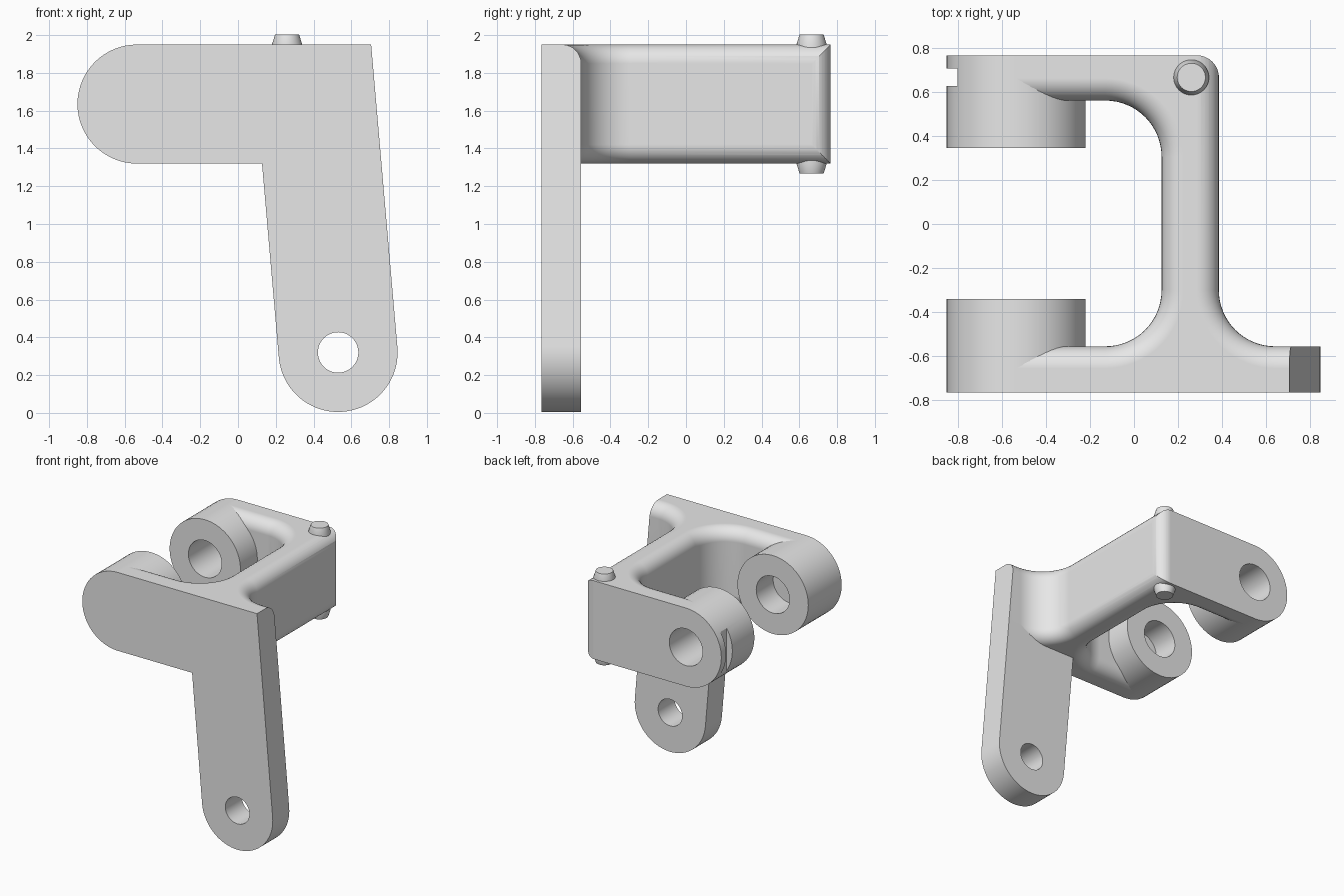
import bpy, bmesh, math
from mathutils import Vector

cube = bpy.data.objects.get("Cube")
if cube:
    bpy.data.objects.remove(cube, do_unlink=True)

grey = bpy.data.materials.new("plain_grey")
grey.use_nodes = True
grey.diffuse_color = (0.8, 0.8, 0.8, 1)
grey.node_tree.nodes["Principled BSDF"].inputs["Base Color"].default_value = (0.8, 0.8, 0.8, 1)

FRONT, BACK = -0.765, 0.765       # outer faces of the two arms
LOW, HIGH = 1.32, 1.95            # bottom and top of the arms
MID, R = 1.635, 0.315             # pivot height and end radius
PIVOT_X, LEG_X, LEG_Z = -0.535, 0.53, 0.32
TILT = 0.0865                     # lean of the leg


def arc(cx, cy, r, start, end, steps=16):
    """Points on an arc, angles in radians."""
    angles = [start + (end - start) * i / steps for i in range(steps + 1)]
    return [(cx + r * math.cos(a), cy + r * math.sin(a)) for a in angles]


def circle(cx, cy, r):
    return arc(cx, cy, r, 0, math.tau, 64)[:-1]


def prism(points, axis, a, b):
    """A bmesh of a flat outline extruded from a to b along y or z."""
    bm = bmesh.new()
    place = (lambda u, v, t: (u, t, v)) if axis == "y" else (lambda u, v, t: (u, v, t))
    face = bm.faces.new([bm.verts.new(place(u, v, a)) for u, v in points])
    moved = bmesh.ops.extrude_face_region(bm, geom=[face])["geom"]
    shift = Vector(place(0, 0, b - a))
    bmesh.ops.translate(bm, vec=shift, verts=[g for g in moved if isinstance(g, bmesh.types.BMVert)])
    bmesh.ops.recalc_face_normals(bm, faces=bm.faces)
    return bm


def make(name, bm):
    mesh = bpy.data.meshes.new(name)
    bm.to_mesh(mesh)
    bm.free()
    mesh.materials.append(grey)
    obj = bpy.data.objects.new(name, mesh)
    bpy.context.collection.objects.link(obj)
    return obj


def activate(obj):
    bpy.ops.object.select_all(action="DESELECT")
    obj.select_set(True)
    bpy.context.view_layer.objects.active = obj


def cut(obj, bm):
    """Subtract a solid, then discard it."""
    cutter = make("cutter", bm)
    cutter.hide_render = True
    mod = obj.modifiers.new("cut", "BOOLEAN")
    mod.operation, mod.solver, mod.object = "DIFFERENCE", "EXACT", cutter
    activate(obj)
    bpy.ops.object.modifier_apply(modifier=mod.name)
    bpy.data.objects.remove(cutter, do_unlink=True)


def finish(obj):
    activate(obj)
    bpy.ops.object.shade_smooth_by_angle(angle=math.radians(30))
    mod = obj.modifiers.new("flat_normals", "WEIGHTED_NORMAL")
    mod.keep_sharp = True


# Frame: two arms joined by a web, with concave fillets in plan
h = math.pi / 2
outline = [(PIVOT_X, FRONT), (0.85, FRONT), (0.85, -0.555)]
outline += arc(0.64, -0.3, 0.255, 3 * h, 2 * h)
outline += [(0.385, BACK), (PIVOT_X, BACK), (PIVOT_X, 0.56)]
outline += arc(-0.13, 0.305, 0.255, h, 0)
outline += arc(-0.13, -0.3, 0.255, 0, -h)
outline += [(PIVOT_X, -0.555)]
bm = prism(outline, "z", LOW, HIGH)

# Round the top and bottom edges of the web and the inner arm sides
rounded = []
for e in bm.edges:
    p, q = e.verts[0].co, e.verts[1].co
    m = (p + q) / 2
    if abs(p.z - q.z) < 0.001 and abs(m.y) < 0.7 and -0.5 < m.x < 0.8:
        rounded.append(e)
bmesh.ops.bevel(bm, geom=rounded, offset=0.1, offset_type="OFFSET", segments=8,
                profile=0.5, affect="EDGES", clamp_overlap=False)

# Trim the end of the front arm along the slope of the leg
normal = Vector((math.cos(TILT), 0, math.sin(TILT)))
res = bmesh.ops.bisect_plane(bm, geom=bm.verts[:] + bm.edges[:] + bm.faces[:], dist=1e-5,
                             plane_co=Vector((LEG_X, 0, LEG_Z)) + normal * R,
                             plane_no=normal, clear_outer=True)
bmesh.ops.contextual_create(bm, geom=[g for g in res["geom_cut"] if isinstance(g, bmesh.types.BMEdge)])
bmesh.ops.recalc_face_normals(bm, faces=bm.faces)
frame = make("frame", bm)

# Rounded vertical back corner and the pivot bore
corner = arc(0.285, 0.665, 0.1, 0, h) + [(0.285, 0.85), (0.45, 0.85), (0.45, 0.665)]
cut(frame, prism(corner, "z", LOW - 0.1, HIGH + 0.1))
bore = circle(PIVOT_X, MID, 0.148)
cut(frame, prism(bore, "y", 0.2, 0.9))
finish(frame)

# Bosses: a blind bore at the front, a through bore and a slot at the back
front_boss = make("front_boss", prism(circle(PIVOT_X, MID, R), "y", FRONT, -0.34))
cut(front_boss, prism(bore, "y", -0.555, -0.2))
finish(front_boss)

back_boss = make("back_boss", prism(circle(PIVOT_X, MID, R), "y", 0.345, BACK))
cut(back_boss, prism(bore, "y", 0.2, 0.9))
slot = [(-0.95, 0.625), (-0.8, 0.625), (-0.8, 0.705), (-0.95, 0.705)]
cut(back_boss, prism(slot, "z", LOW, HIGH))
finish(back_boss)


# Leaning leg with a round end and a hole
def leg_side(side, z):
    return (LEG_X + (side * R - math.sin(TILT) * (z - LEG_Z)) / math.cos(TILT), z)


leg_outline = arc(LEG_X, LEG_Z, R, TILT, TILT - math.pi, 40)
leg_outline += [leg_side(-1, 1.6), leg_side(1, 1.6)]
leg = make("leg", prism(leg_outline, "y", FRONT, -0.555))
cut(leg, prism(circle(LEG_X, LEG_Z, 0.107), "y", -0.9, -0.4))
finish(leg)

# Tapered stop pins above and below the back corner
for name, base, way in (("top_pin", HIGH, 1), ("bottom_pin", LOW, -1)):
    bm = prism(circle(0.26, 0.665, 0.08), "z", base - way * 0.1, base)
    end = max(bm.faces, key=lambda f: way * f.calc_center_median().z)
    tip = bmesh.ops.extrude_face_region(bm, geom=[end])["geom"]
    bmesh.ops.delete(bm, geom=[end], context="FACES_ONLY")
    for v in (g for g in tip if isinstance(g, bmesh.types.BMVert)):
        v.co.x = 0.26 + (v.co.x - 0.26) * 0.8
        v.co.y = 0.665 + (v.co.y - 0.665) * 0.8
        v.co.z += way * 0.052
    bmesh.ops.recalc_face_normals(bm, faces=bm.faces)
    finish(make(name, bm))
